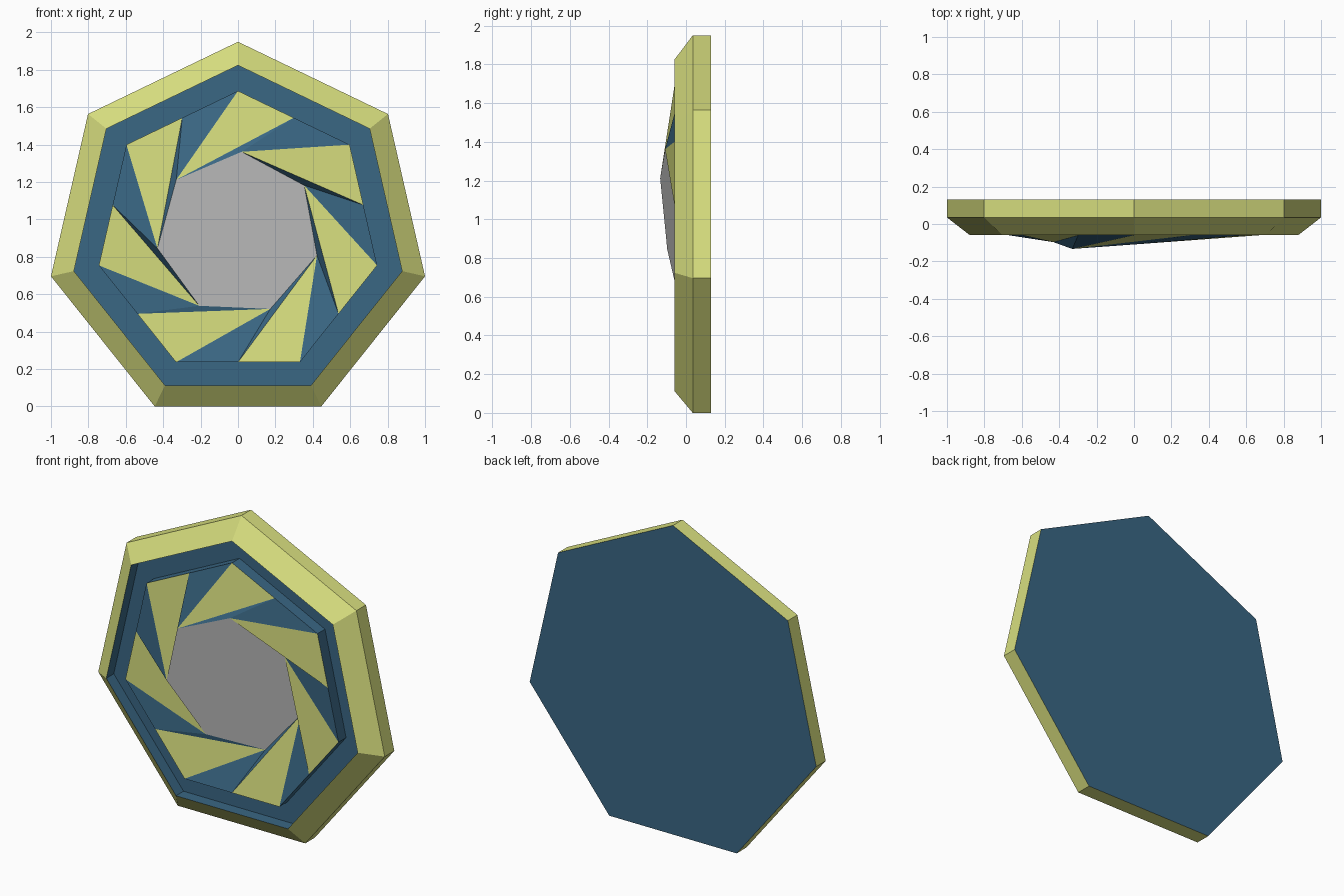
import bpy, bmesh, math

if "Cube" in bpy.data.objects:
    bpy.data.objects.remove(bpy.data.objects["Cube"])

N = 7
CZ = 0.924            # height of the heptagon centre
STEP = 2 * math.pi / N


def material(name, rgb):
    m = bpy.data.materials.new(name)
    m.diffuse_color = (*rgb, 1)
    m.use_nodes = True
    m.node_tree.nodes["Principled BSDF"].inputs["Base Color"].default_value = m.diffuse_color
    return m


YELLOW = material("pale yellow green", (0.68, 0.73, 0.21))
BLUE = material("slate blue", (0.042, 0.135, 0.23))
GREY = material("light grey", (0.58, 0.58, 0.58))


def corner(k, r, y, turn=0.0):
    """Clockwise heptagon corner k seen from the front."""
    a = math.pi / 2 - STEP * k + turn
    return (r * math.cos(a), y, CZ + r * math.sin(a))


def make(name, bm, mats):
    me = bpy.data.meshes.new(name)
    bm.to_mesh(me)
    bm.free()
    for m in mats:
        me.materials.append(m)
    ob = bpy.data.objects.new(name, me)
    bpy.context.collection.objects.link(ob)
    return ob


def loft(name, profile, mats, cap_back=None):
    """Loft heptagon rings (radius, y, material of the band leading to it)."""
    bm = bmesh.new()
    rings = [[bm.verts.new(corner(k, r, y)) for k in range(N)]
             for r, y, _ in profile]
    for a, b, (_, _, mi) in zip(rings, rings[1:], profile[1:]):
        for k in range(N):
            j = (k + 1) % N
            bm.faces.new((a[k], a[j], b[j], b[k])).material_index = mi
    if cap_back is not None:
        bm.faces.new(rings[0][::-1]).material_index = cap_back
    for f in bm.faces:
        f.normal_flip()
    return make(name, bm, mats)


# Frame: flat blue back, yellow side and chamfer, blue groove, inner step
frame = loft("frame", [
    (1.0257, 0.13, 0),
    (1.0257, 0.035, 0),
    (0.90, -0.06, 0),
    (0.90, 0.015, 1),
    (0.763, 0.015, 1),
    (0.763, -0.06, 1),
], [YELLOW, BLUE], cap_back=1)
bm = bmesh.new()
bm.from_mesh(frame.data)
for f in bm.faces:    # back face must look backwards
    f.normal_update()
back = max(bm.faces, key=lambda f: f.calc_center_median().y)
if back.normal.y < 0:
    for f in bm.faces:
        f.normal_flip()
bm.to_mesh(frame.data)
bm.free()

# Points of the shutter: outer corners, edge middles, tips on a tilted plane
outer = [corner(k, 0.763, -0.06) for k in range(N)]
middle = [tuple((a + b) / 2 for a, b in zip(outer[k], outer[(k + 1) % N]))
          for k in range(N)]


def tip(k):
    x, _, z = corner(k - 1, 0.438, 0, math.radians(-2.5))
    return (x, -0.133 + 0.13 * (x + 0.33) - 0.135 * (z - 1.21), z)


def front_faces(name, polys, mat):
    bm = bmesh.new()
    for p in polys:
        f = bm.faces.new([bm.verts.new(c) for c in p])
        f.normal_update()
        if f.normal.y > 0:
            f.normal_flip()
    bmesh.ops.remove_doubles(bm, verts=bm.verts, dist=1e-5)
    return make(name, bm, [mat])


# Yellow blades sweep from half of each outer edge to a tip
front_faces("shutter_blades",
            [(outer[k], middle[k], tip(k)) for k in range(N)], YELLOW)

# Blue gaps between the blades
gaps = []
for k in range(N):
    j = (k + 1) % N
    gaps += [(middle[k], outer[j], tip(j)), (middle[k], tip(j), tip(k))]
front_faces("shutter_gaps", gaps, BLUE)

# Tilted grey centre
front_faces("centre_plate", [[tip(k) for k in range(N)]], GREY)
